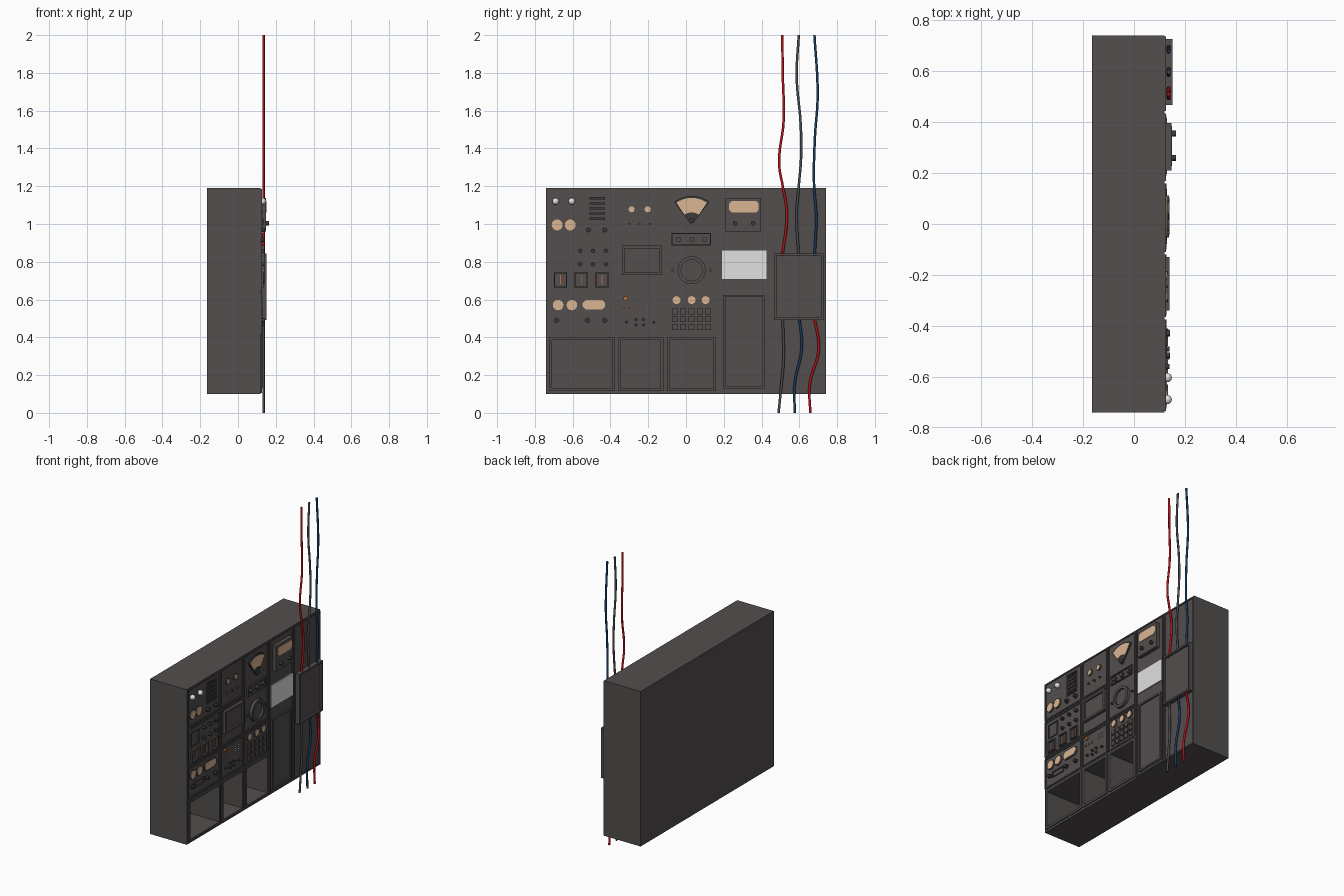
import bpy, bmesh, math

if "Cube" in bpy.data.objects:
    bpy.data.objects.remove(bpy.data.objects["Cube"])

def material(name, r, g, b):
    m = bpy.data.materials.new(name)
    m.diffuse_color = (r, g, b, 1)
    m.use_nodes = True
    m.node_tree.nodes["Principled BSDF"].inputs["Base Color"].default_value = m.diffuse_color
    return m

GREY = material("dark warm grey", 0.085, 0.077, 0.075)
BLACK = material("knob black", 0.045, 0.043, 0.043)
BEIGE = material("dial beige", 0.70, 0.46, 0.29)
WHITE = material("paper white", 0.75, 0.75, 0.75)
RED = material("cable red", 0.50, 0.005, 0.008)
BLUE = material("cable blue", 0.008, 0.045, 0.12)
CABLE = material("cable grey", 0.07, 0.07, 0.07)
ORANGE = material("lamp orange", 0.55, 0.15, 0.04)
FACE = 0.12          # x of the instrument face

def finish(name, bm, mat, smooth=False):
    bmesh.ops.recalc_face_normals(bm, faces=bm.faces)
    me = bpy.data.meshes.new(name)
    bm.to_mesh(me)
    bm.free()
    ob = bpy.data.objects.new(name, me)
    bpy.context.collection.objects.link(ob)
    me.materials.append(mat)
    if smooth:
        bpy.ops.object.select_all(action='DESELECT')
        ob.select_set(True)
        bpy.context.view_layer.objects.active = ob
        bpy.ops.object.shade_smooth_by_angle(angle=math.radians(40))
    return ob

def add_prism(bm, pts, x0, x1):
    """Extrude a (y, z) outline along x."""
    a = [bm.verts.new((x0, y, z)) for y, z in pts]
    b = [bm.verts.new((x1, y, z)) for y, z in pts]
    bm.faces.new(a)
    bm.faces.new(b)
    for i in range(len(a)):
        j = (i + 1) % len(a)
        bm.faces.new((a[i], a[j], b[j], b[i]))

def rect(y0, y1, z0, z1, c=0.0):
    if not c:
        return [(y0, z0), (y1, z0), (y1, z1), (y0, z1)]
    return [(y0 + c, z0), (y1 - c, z0), (y1, z0 + c), (y1, z1 - c),
            (y1 - c, z1), (y0 + c, z1), (y0, z1 - c), (y0, z0 + c)]

def circle(y, z, r, n=16):
    return [(y + r * math.cos(2 * math.pi * i / n), z + r * math.sin(2 * math.pi * i / n)) for i in range(n)]

def plates(name, outlines, height, mat, base=FACE - 0.002, smooth=False):
    bm = bmesh.new()
    for pts in outlines:
        add_prism(bm, pts, base, FACE + height)
    return finish(name, bm, mat, smooth)

def frames(name, rects, w, height, mat=GREY):
    """Raised rectangular rims."""
    bm = bmesh.new()
    for y0, y1, z0, z1 in rects:
        for r in ((y0, y1, z0, z0 + w), (y0, y1, z1 - w, z1),
                  (y0, y0 + w, z0 + w, z1 - w), (y1 - w, y1, z0 + w, z1 - w)):
            add_prism(bm, rect(*r), FACE - 0.002, FACE + height)
    return finish(name, bm, mat)

def knobs(name, centres, r, height, mat=BLACK):
    """Collar and cap for each knob."""
    bm = bmesh.new()
    for y, z in centres:
        add_prism(bm, circle(y, z, r), FACE - 0.002, FACE + height * 0.35)
        add_prism(bm, circle(y, z, r * 0.75), FACE, FACE + height)
    return finish(name, bm, mat, True)

def gauges(name, centres, r):
    plates(name + "_bezels", [circle(y, z, r + 0.006, 20) for y, z in centres], 0.006, GREY)
    plates(name + "_dials", [circle(y, z, r, 20) for y, z in centres], 0.009, BEIGE)

def sector(y, z, r0, r1, half, n=10):
    a = [math.radians(90 - half + 2 * half * i / n) for i in range(n + 1)]
    return ([(y + r1 * math.cos(t), z + r1 * math.sin(t)) for t in a] +
            [(y + r0 * math.cos(t), z + r0 * math.sin(t)) for t in reversed(a)])

# cabinet with three deep storage bays cut into it
bays = [(-0.71, -0.39, 0.13, 0.385), (-0.345, -0.135, 0.13, 0.385), (-0.085, 0.145, 0.13, 0.385)]
cabinet = plates("cabinet", [rect(-0.74, 0.74, 0.10, 1.19)], 0, GREY, -0.165)
cutter = plates("bay_cutter", [rect(*b) for b in bays], 0.05, GREY, -0.13)
mod = cabinet.modifiers.new("bays", 'BOOLEAN')
mod.object, mod.solver = cutter, 'EXACT'
bpy.context.view_layer.objects.active = cabinet
bpy.ops.object.modifier_apply(modifier="bays")
bpy.data.objects.remove(cutter)
frames("bay_rims", [(a - 0.015, b + 0.015, c - 0.015, d + 0.015) for a, b, c, d in bays], 0.015, 0.008)

# rims around each instrument module
modules = [(a, b, c, d) for a, b in ((-0.735, -0.375), (-0.365, -0.12)) for c, d in
           ((0.915, 1.185), (0.645, 0.905), (0.415, 0.635))]
modules += [(-0.11, 0.16, 0.645, 1.185), (-0.11, 0.16, 0.415, 0.635),
            (0.17, 0.435, 0.105, 1.185), (0.445, 0.738, 0.105, 1.185)]
frames("module_rims", modules, 0.009, 0.006)

# column 1, top: chrome domes, vent, dials, knobs
bm = bmesh.new()
for y in (-0.69, -0.604):
    g = bmesh.ops.create_uvsphere(bm, u_segments=16, v_segments=10, radius=0.018)
    bmesh.ops.translate(bm, verts=g["verts"], vec=(0.131, y, 1.12))
finish("white_lamps", bm, WHITE, True)
frames("vent_frame", [(-0.52, -0.42, 1.005, 1.155)], 0.006, 0.007)
plates("vent_slats", [rect(-0.51, -0.43, 1.022 + i * 0.027, 1.034 + i * 0.027) for i in range(5)], 0.008, BLACK)
gauges("upper_left", [(-0.682, 0.995), (-0.613, 0.995)], 0.029)
knobs("upper_left_knobs", [(-0.516, 0.968), (-0.43, 0.968)], 0.015, 0.022)

# column 1, middle: knob grid and slider boxes
knobs("knob_grid", [(y, z) for y in (-0.56, -0.492, -0.424) for z in (0.787, 0.858)], 0.013, 0.02)
frames("slider_boxes", [(y, y + 0.07, 0.662, 0.745) for y in (-0.70, -0.59, -0.48)], 0.006, 0.014)
plates("slider_marks", [rect(y + 0.033, y + 0.037, 0.68, 0.73) for y in (-0.70, -0.59, -0.48)], 0.006, ORANGE)
frames("small_screen", [(-0.70, -0.61, 0.77, 0.87)], 0.005, 0.007)

# column 1, lower: dials, wide dial, knobs
gauges("lower_left", [(-0.677, 0.571), (-0.604, 0.571)], 0.028)
plates("wide_dial_bezel", [rect(-0.555, -0.42, 0.54, 0.605, 0.018)], 0.006, GREY)
plates("wide_dial", [rect(-0.547, -0.428, 0.547, 0.598, 0.016)], 0.009, BEIGE)
knobs("lower_left_knobs", [(-0.685, 0.49), (-0.522, 0.49), (-0.43, 0.49)], 0.015, 0.02)
frames("lower_left_strip", [(-0.66, -0.55, 0.47, 0.51)], 0.005, 0.007)

# column 2: small dials, monitor, lamp panel
gauges("small_pair", [(-0.288, 1.078), (-0.203, 1.078)], 0.016)
knobs("small_switches", [(y, 1.0) for y in (-0.30, -0.245, -0.19)], 0.008, 0.014, GREY)
frames("monitor_frame", [(-0.34, -0.13, 0.73, 0.885)], 0.014, 0.02)
plates("monitor_screen", [rect(-0.327, -0.143, 0.743, 0.872)], 0.008, GREY)
plates("orange_lamps", [circle(-0.32, 0.606, 0.012, 10)] +
       [circle(y, 0.555, 0.005, 8) for y in (-0.33, -0.30, -0.27)], 0.009, ORANGE)
plates("white_lamps_small", [circle(y, z, 0.004, 8) for y in (-0.205, -0.167) for z in (0.558, 0.573, 0.588)], 0.009, WHITE)
knobs("lamp_panel_knobs", [(y, z) for y in (-0.265, -0.225) for z in (0.465, 0.495)] +
      [(y, 0.48) for y in (-0.315, -0.17)], 0.009, 0.014)

# column 3: fan meter, knob strip, round scope
plates("fan_meter_body", [sector(0.03, 0.993, 0.03, 0.155, 37)], 0.008, BLACK)
plates("fan_meter_dial", [sector(0.03, 0.993, 0.068, 0.145, 34)], 0.011, BEIGE)
knobs("fan_meter_hub", [(0.03, 1.018)], 0.018, 0.016)
frames("knob_strip_frame", [(-0.077, 0.132, 0.885, 0.952)], 0.006, 0.01)
knobs("strip_knobs", [(y, 0.918) for y in (-0.04, 0.03, 0.098)], 0.018, 0.018, GREY)
bm = bmesh.new()
outer, inner = circle(0.03, 0.755, 0.074, 28), circle(0.03, 0.755, 0.056, 28)
loops = [[bm.verts.new((x, *p)) for p in pts] for x, pts in
         ((FACE - 0.002, outer), (FACE + 0.02, outer), (FACE + 0.02, inner), (FACE + 0.006, inner))]
for a, b in zip(loops, loops[1:]):
    for i in range(28):
        bm.faces.new((a[i], a[i - 1], b[i - 1], b[i]))
bm.faces.new(loops[0])
bm.faces.new(loops[-1])
finish("round_scope", bm, GREY, True)
knobs("scope_screws", [(-0.071, 0.755), (0.13, 0.755)], 0.009, 0.01)
gauges("lower_trio", [(y, 0.597) for y in (-0.05, 0.03, 0.104)], 0.021)
plates("keypad_keys", [rect(-0.075 + i * 0.044, -0.043 + i * 0.044, 0.438 + j * 0.042, 0.468 + j * 0.042)
                       for i in range(5) for j in range(3)], 0.008, GREY)

# column 4: tuner box, notice sheet, long door
plates("tuner_box", [rect(0.21, 0.398, 0.96, 1.138)], 0.027, GREY)
plates("tuner_dial", [rect(0.228, 0.385, 1.06, 1.122, 0.014)], 0.030, BEIGE)
knobs("tuner_knobs", [(0.26, 1.003), (0.355, 1.003)], 0.016, 0.045)
plates("notice_sheet", [rect(0.188, 0.427, 0.707, 0.863)], 0.008, WHITE)
frames("long_door_rim", [(0.197, 0.416, 0.13, 0.625)], 0.012, 0.01)

# column 5: shallow junction box
plates("junction_box", [rect(0.467, 0.727, 0.493, 0.845)], 0.018, GREY)
frames("junction_box_rim", [(0.467, 0.727, 0.493, 0.845)], 0.012, 0.032)

# cables above and below the junction box, as (y, z) paths
def cable(name, pts, mat):
    cu = bpy.data.curves.new(name, 'CURVE')
    cu.dimensions = '3D'
    cu.bevel_depth, cu.bevel_resolution = 0.0075, 1
    cu.resolution_u, cu.use_fill_caps = 6, True
    sp = cu.splines.new('BEZIER')
    sp.bezier_points.add(len(pts) - 1)
    for p, (y, z) in zip(sp.bezier_points, pts):
        p.co = (0.136, y, z)
        p.handle_left_type = p.handle_right_type = 'AUTO'
    sp.bezier_points[0].handle_left_type = sp.bezier_points[0].handle_right_type = 'VECTOR'
    cu.materials.append(mat)
    ob = bpy.data.objects.new(name, cu)
    bpy.context.collection.objects.link(ob)
    bpy.ops.object.select_all(action='DESELECT')
    ob.select_set(True)
    bpy.context.view_layer.objects.active = ob
    bpy.ops.object.convert(target='MESH')

cable("red_cable_upper", [(0.51, 2), (0.512, 1.8), (0.517, 1.55), (0.493, 1.32), (0.512, 1.2), (0.534, 1.06), (0.51, 0.83)], RED)
cable("grey_cable_upper", [(0.597, 2), (0.586, 1.78), (0.607, 1.53), (0.61, 1.37), (0.596, 1.19), (0.585, 1.05), (0.597, 0.83)], CABLE)
cable("blue_cable_upper", [(0.68, 2), (0.697, 1.68), (0.682, 1.45), (0.678, 1.2), (0.689, 1.05), (0.681, 0.83)], BLUE)
cable("grey_cable_lower", [(0.512, 0.5), (0.516, 0.28), (0.505, 0.15), (0.49, 0)], CABLE)
cable("blue_cable_lower", [(0.6, 0.5), (0.613, 0.35), (0.575, 0.15), (0.576, 0)], BLUE)
cable("red_cable_lower", [(0.68, 0.5), (0.703, 0.34), (0.655, 0.15), (0.658, 0)], RED)
